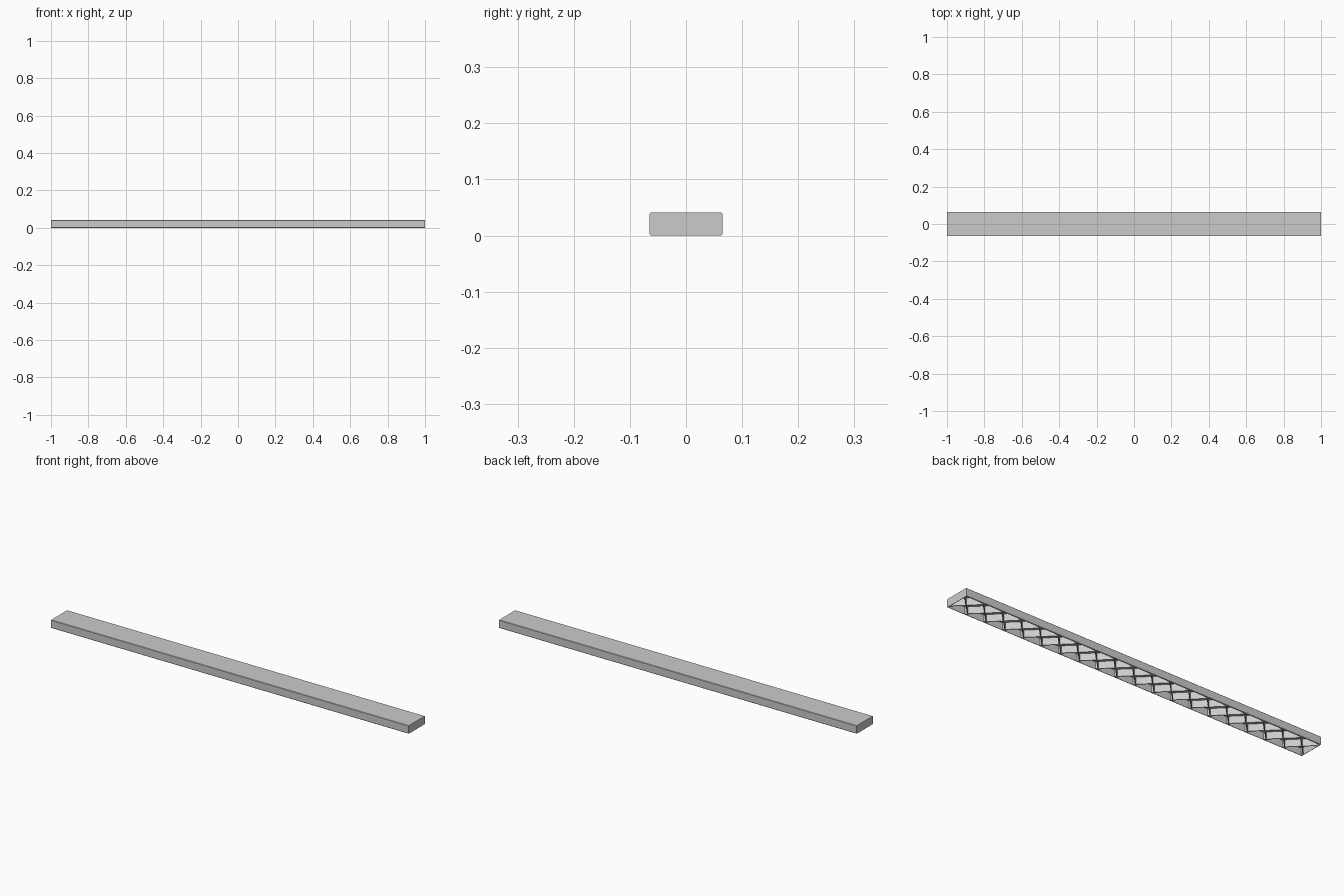
import bpy, bmesh
from mathutils import Vector, Matrix

if "Cube" in bpy.data.objects:
    bpy.data.objects.remove(bpy.data.objects["Cube"])

L, W, H = 2.0, 0.13, 0.041
WALL, RIB, EDGE = 0.005, 0.004, 0.002
PITCH = 2.0 / 19


def finish(bm, name):
    bmesh.ops.recalc_face_normals(bm, faces=bm.faces)
    mesh = bpy.data.meshes.new(name)
    bm.to_mesh(mesh)
    bm.free()
    ob = bpy.data.objects.new(name, mesh)
    bpy.context.collection.objects.link(ob)
    return ob


# plank shell: softened long edges, hollow and open underneath
bm = bmesh.new()
bmesh.ops.create_cube(bm, size=1, matrix=Matrix.Translation((0, 0, H / 2)) @ Matrix.Diagonal((L, W, H, 1)))
long_edges = [e for e in bm.edges if abs(e.verts[0].co.x - e.verts[1].co.x) > 1]
bmesh.ops.bevel(bm, geom=long_edges, offset=EDGE, segments=1, affect='EDGES')
bm.normal_update()
bottom = min(bm.faces, key=lambda f: f.normal.z)
bmesh.ops.inset_region(bm, faces=[bottom], thickness=WALL - EDGE)
out = bmesh.ops.extrude_face_region(bm, geom=[bottom])
roof = [v for v in out['geom'] if isinstance(v, bmesh.types.BMVert)]
bmesh.ops.translate(bm, verts=roof, vec=(0, 0, H - WALL))
if bottom.is_valid:
    bmesh.ops.delete(bm, geom=[bottom], context='FACES_ONLY')
finish(bm, "plank_shell")

# crossed stiffening ribs under the top
bm = bmesh.new()
half_w = W / 2 - WALL
for side in (-1, 1):
    for i in range(-10, 11):
        x = i * PITCH
        p = Vector((x - half_w, -half_w * side))
        q = Vector((x + half_w, half_w * side))
        n = Vector((-(q - p).y, (q - p).x)).normalized() * RIB / 2
        corners = [p - n, q - n, q + n, p + n]
        f = bm.faces.new([bm.verts.new((c.x, c.y, 0.001)) for c in corners])
        ext = bmesh.ops.extrude_face_region(bm, geom=[f])
        top = [v for v in ext['geom'] if isinstance(v, bmesh.types.BMVert)]
        bmesh.ops.translate(bm, verts=top, vec=(0, 0, H - WALL))
# trim ribs at the end walls
for s in (-1, 1):
    bmesh.ops.bisect_plane(bm, geom=bm.verts[:] + bm.edges[:] + bm.faces[:],
                           plane_co=(s * (L / 2 - WALL), 0, 0), plane_no=(s, 0, 0), clear_outer=True)
finish(bm, "stiffening_ribs")
